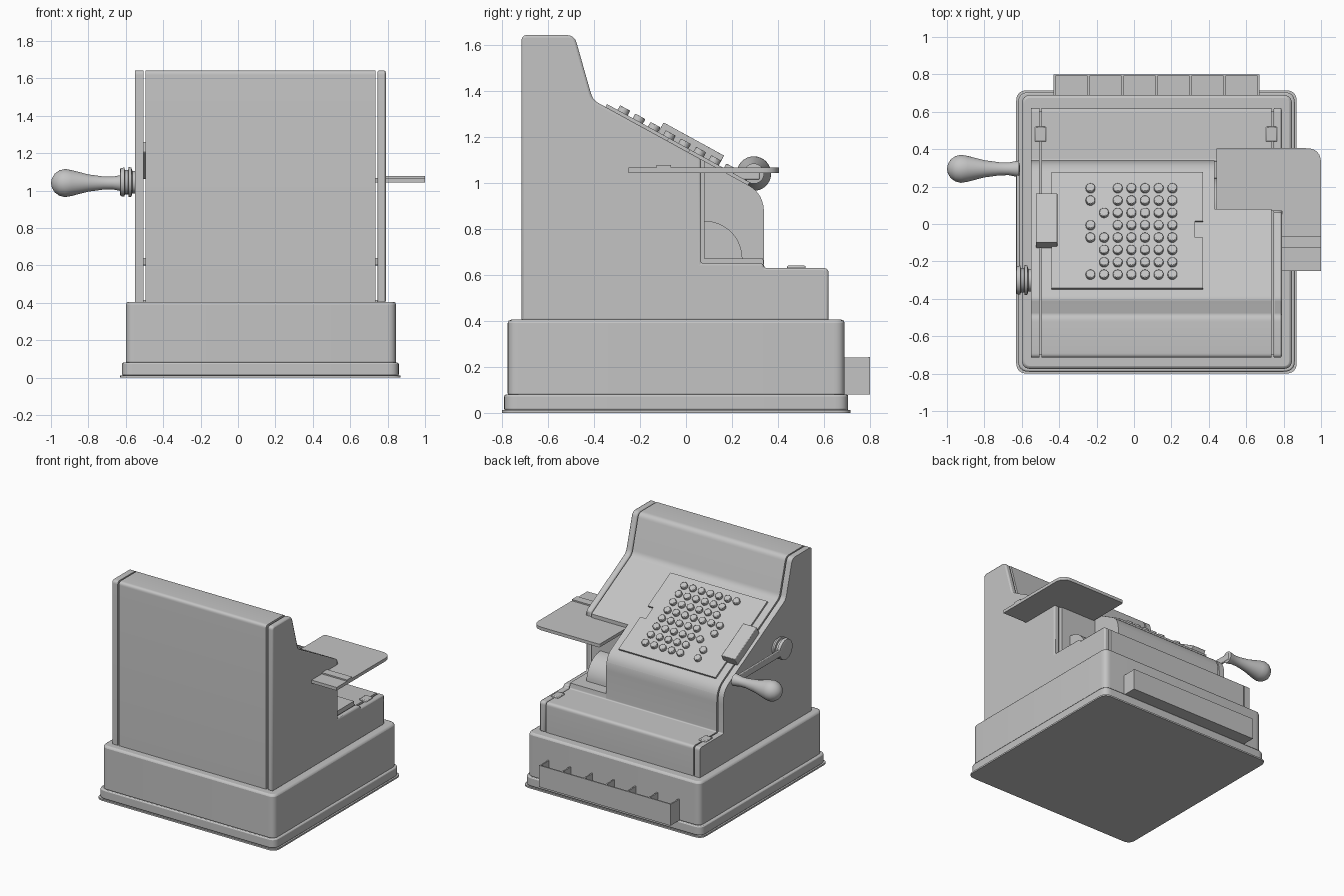
import bpy, bmesh, math
from mathutils import Matrix, Vector

cube = bpy.data.objects.get("Cube")
if cube:
    bpy.data.objects.remove(cube, do_unlink=True)

GREY = (0.55, 0.55, 0.55, 1)
mat = bpy.data.materials.new("plain grey")
mat.use_nodes = True
mat.diffuse_color = GREY
mat.node_tree.nodes["Principled BSDF"].inputs["Base Color"].default_value = GREY

# Axis swap: profile (y, z) extruded along x
SIDE = Matrix(((0, 0, 1, 0), (1, 0, 0, 0), (0, 1, 0, 0), (0, 0, 0, 1)))


def finish(name, bm, bevel=0.0, segments=2):
    bmesh.ops.recalc_face_normals(bm, faces=bm.faces)
    mesh = bpy.data.meshes.new(name)
    bm.to_mesh(mesh)
    bm.free()
    mesh.materials.append(mat)
    obj = bpy.data.objects.new(name, mesh)
    bpy.context.collection.objects.link(obj)
    if bevel:
        mod = obj.modifiers.new("Bevel", "BEVEL")
        mod.width, mod.segments = bevel, segments
        mod.limit_method = "ANGLE"
        mod.angle_limit = math.radians(40)
    bpy.ops.object.select_all(action="DESELECT")
    obj.select_set(True)
    bpy.context.view_layer.objects.active = obj
    bpy.ops.object.shade_smooth_by_angle(angle=math.radians(35))
    return obj


def fillet(points, steps=6):
    """Round the corners of (a, b, radius) points."""
    out = []
    for i, (a, b, r) in enumerate(points):
        p = Vector((a, b))
        if not r:
            out.append(p)
            continue
        before = Vector(points[i - 1][:2]) - p
        after = Vector(points[(i + 1) % len(points)][:2]) - p
        s, e = p + before.normalized() * r, p + after.normalized() * r
        for k in range(steps + 1):
            t = k / steps
            out.append(s * (1 - t) ** 2 + p * (2 * t * (1 - t)) + e * t * t)
    return out


def prism(name, points, lo, hi, matrix=Matrix(), bevel=0.0):
    bm = bmesh.new()
    face = bm.faces.new([bm.verts.new((p[0], p[1], lo)) for p in points])
    grown = bmesh.ops.extrude_face_region(bm, geom=[face])["geom"]
    top = [v for v in grown if isinstance(v, bmesh.types.BMVert)]
    bmesh.ops.translate(bm, verts=top, vec=(0, 0, hi - lo))
    bmesh.ops.transform(bm, verts=bm.verts, matrix=matrix)
    return finish(name, bm, bevel)


def rect(x0, x1, y0, y1, r=0.0):
    return fillet([(x0, y0, r), (x1, y0, r), (x1, y1, r), (x0, y1, r)])


def box(name, x, y, z, matrix=Matrix(), bevel=0.0):
    return prism(name, rect(*x, *y), *z, matrix, bevel)


def lathe(name, profile, y, z, steps=32):
    """Spin (x, radius) points round an axis along x."""
    bm = bmesh.new()
    verts = [bm.verts.new((x, r, 0)) for x, r in profile]
    edges = [bm.edges.new(pair) for pair in zip(verts, verts[1:])]
    bmesh.ops.spin(bm, geom=verts + edges, axis=(1, 0, 0), cent=(0, 0, 0),
                   angle=math.tau, steps=steps)
    bmesh.ops.remove_doubles(bm, verts=bm.verts, dist=0.0005)
    bmesh.ops.translate(bm, verts=bm.verts, vec=(0, y, z))
    return finish(name, bm)


# Base and stepped foot
prism("foot_flange", rect(-0.63, 0.87, -0.80, 0.715, 0.06), 0, 0.012)
prism("foot", rect(-0.62, 0.86, -0.79, 0.705, 0.06), 0.01, 0.08, bevel=0.008)
prism("base", rect(-0.60, 0.845, -0.775, 0.69, 0.05), 0.07, 0.405, bevel=0.015)

# Body shell: centre block, notched bay and two side panels
SLOPE = math.atan2(0.375, 0.685)


def slope_z(y):
    return 1.36 - (y + 0.405) * math.tan(SLOPE)


back = [(-0.715, 0.40, 0), (-0.715, 1.642, 0.025), (-0.485, 1.642, 0.035),
        (-0.405, 1.36, 0.03)]
front = [(0.34, 0.63, 0.01), (0.62, 0.63, 0.025), (0.62, 0.40, 0)]
full = fillet(back + [(0.325, slope_z(0.325), 0.06), (0.34, 0.88, 0.03)] + front)


def notched(y, z):
    return fillet(back + [(y, slope_z(y), 0), (y, z, 0), (0.335, z, 0)] + front)


prism("centre_body", full, -0.495, 0.43, SIDE)
prism("bay_body", notched(0.08, 0.67), 0.43, 0.735, SIDE)
prism("right_panel", full, -0.55, -0.505, SIDE, 0.01)
prism("left_panel", notched(0.065, 0.65), 0.745, 0.79, SIDE, 0.01)
box("panel_plinth", (-0.53, 0.77), (-0.70, 0.605), (0.39, 0.415))

# Quarter-round paper cover in the bay
quarter = [(0.08, 0.67)] + [(0.08 + 0.165 * math.cos(t * math.pi / 24),
                             0.67 + 0.165 * math.sin(t * math.pi / 24))
                            for t in range(13)]
prism("paper_cover", quarter, 0.43, 0.66, SIDE)

# Clips bridging the panel joints
for side, x in (("right", -0.50), ("left", 0.735)):
    box(side + "_clip", (x - 0.03, x + 0.03), (0.44, 0.52), (0.60, 0.64), bevel=0.005)


# Keyboard plate on the slope, with a slot in one edge
def on_slope(x, y):
    return Matrix.Translation((x, y, slope_z(y))) @ Matrix.Rotation(-SLOPE, 4, "X")


stretch = 1 / math.cos(SLOPE)
outline = [(-0.44, -0.35), (0.37, -0.35), (0.37, -0.08), (0.325, -0.08),
           (0.325, 0.01), (0.37, 0.01), (0.37, 0.27), (-0.44, 0.27)]
prism("keyboard_plate", [(x, y * stretch) for x, y in outline],
      -0.01, 0.014, on_slope(0, 0))
box("side_cover", (-0.525, -0.41), (-0.145, 0.155), (-0.005, 0.062),
    on_slope(0, 0), 0.004)

# Round keys; the two end columns are only partly filled
KEY_ROWS = ("1011111", "1011111", "0111111", "1011111",
            "1111111", "0111111", "0111111", "1111111")
bm = bmesh.new()
for row, keys in enumerate(KEY_ROWS):
    for col, present in enumerate(keys):
        if present == "1":
            place = on_slope(-0.233 + col * 0.073, 0.18 - row * 0.066)
            bmesh.ops.create_cone(bm, cap_ends=True, segments=20, radius1=0.025,
                                  radius2=0.025, depth=0.03,
                                  matrix=place @ Matrix.Translation((0, 0, 0.022)))
finish("keys", bm, 0.004)

# Side shelf
shelf = fillet([(0.44, 0.07, 0), (0.79, 0.07, 0), (0.79, -0.25, 0), (1.0, -0.25, 0),
                (1.0, 0.405, 0.08), (0.44, 0.405, 0.01)])
prism("shelf", shelf, 1.043, 1.067)
box("shelf_clip", (0.79, 1.0), (-0.128, -0.065), (1.06, 1.077))

# Crank: hub, arm and turned handle
lathe("crank_hub", [(-0.545, 0), (-0.545, 0.06), (-0.565, 0.06), (-0.57, 0.078),
                    (-0.585, 0.08), (-0.587, 0.065), (-0.605, 0.065), (-0.607, 0.078),
                    (-0.628, 0.075), (-0.632, 0.06), (-0.632, 0)], -0.30, 1.045)
box("crank_arm", (-0.628, -0.61), (-0.30, 0.32), (1.015, 1.065), bevel=0.004)
lathe("crank_handle", [(-1.0, 0), (-0.995, 0.025), (-0.98, 0.05), (-0.955, 0.068),
                       (-0.925, 0.075), (-0.89, 0.069), (-0.80, 0.046), (-0.72, 0.035),
                       (-0.67, 0.034), (-0.64, 0.04), (-0.615, 0.044), (-0.61, 0)],
      0.295, 1.04)

# Open coin drawer with dividers
box("drawer_floor", (-0.43, 0.67), (0.68, 0.80), (0.08, 0.10))
box("drawer_front", (-0.43, 0.67), (0.79, 0.80), (0.08, 0.243))
for i in range(7):
    x = -0.425 + i * 1.09 / 6
    box("drawer_divider", (x - 0.005, x + 0.005), (0.68, 0.795), (0.09, 0.24))
